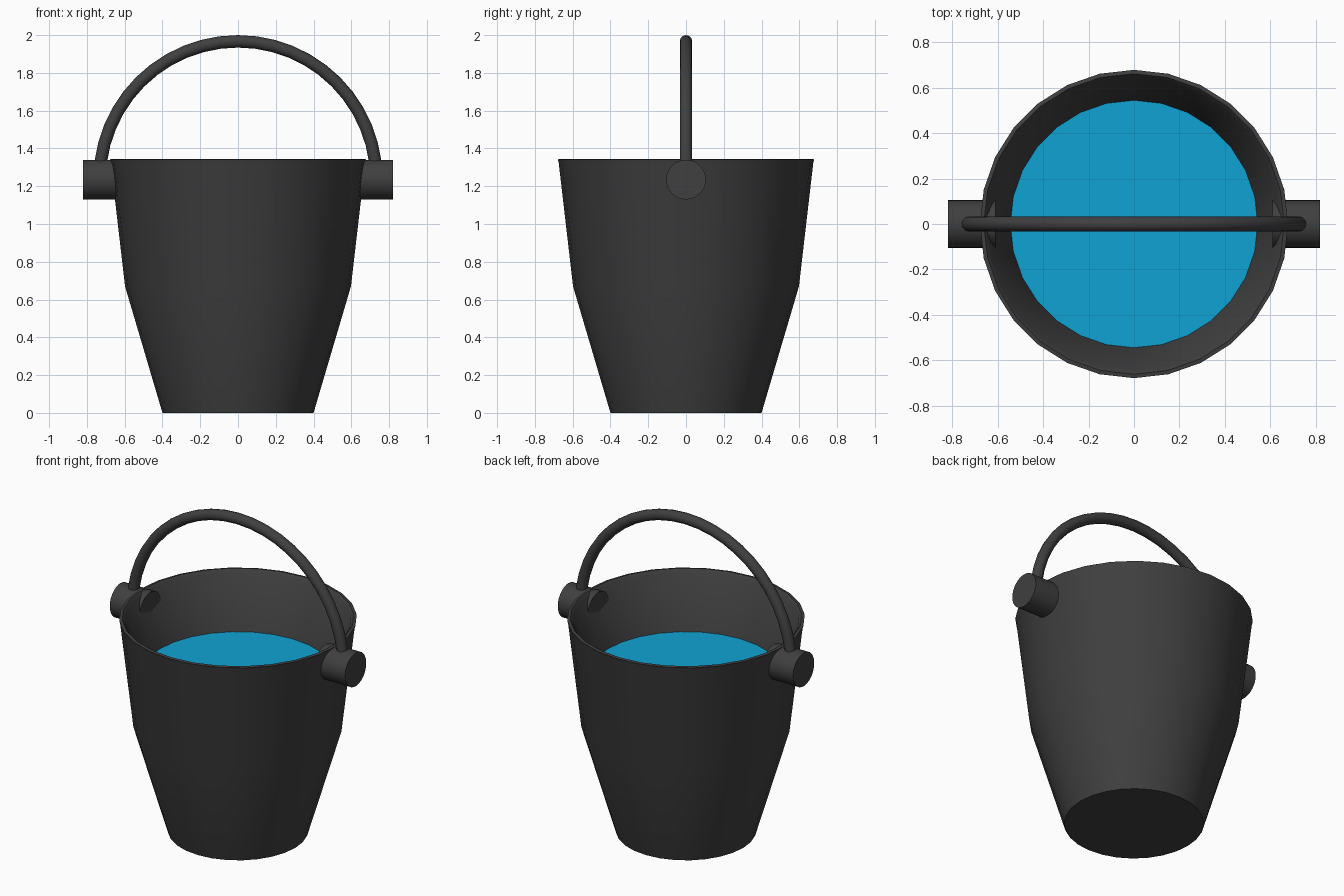
import bpy, bmesh, math
from mathutils import Matrix

if "Cube" in bpy.data.objects:
    bpy.data.objects.remove(bpy.data.objects["Cube"])

SIDES = 28


def material(name, color):
    m = bpy.data.materials.new(name)
    m.diffuse_color = color
    m.use_nodes = True
    m.node_tree.nodes["Principled BSDF"].inputs["Base Color"].default_value = m.diffuse_color
    return m


DARK = material("dark_iron", (0.05, 0.05, 0.05, 1))
BLUE = material("water_blue", (0.005, 0.36, 0.65, 1))


def finish(bm, name, mat, recalc=True):
    if recalc:
        bmesh.ops.recalc_face_normals(bm, faces=bm.faces)
    me = bpy.data.meshes.new(name)
    bm.to_mesh(me)
    bm.free()
    ob = bpy.data.objects.new(name, me)
    bpy.context.collection.objects.link(ob)
    me.materials.append(mat)
    bpy.ops.object.select_all(action='DESELECT')
    ob.select_set(True)
    bpy.context.view_layer.objects.active = ob
    bpy.ops.object.shade_smooth_by_angle(angle=math.radians(35))
    return ob


def ring(bm, r, z):
    return [bm.verts.new((r * math.sin(2 * math.pi * i / SIDES),
                          r * math.cos(2 * math.pi * i / SIDES), z))
            for i in range(SIDES)]


def loft(bm, rings, closed=False):
    pairs = list(zip(rings, rings[1:]))
    if closed:
        pairs.append((rings[-1], rings[0]))
    for a, b in pairs:
        n = len(a)
        for i in range(n):
            bm.faces.new((a[i], b[i], b[(i + 1) % n], a[(i + 1) % n]))


# Bucket: outer wall, rounded rim, and inner wall tapering down to the water
profile = [(0.4, 0), (0.598, 0.67), (0.674, 1.325), (0.679, 1.342),
           (0.662, 1.345), (0.645, 1.325), (0.545, 1.0)]
bm = bmesh.new()
rings = [ring(bm, r, z) for r, z in profile]
loft(bm, rings)
bm.faces.new(rings[0][::-1])
# temporary lid keeps the normals consistent
lid = bm.faces.new(rings[-1])
bmesh.ops.recalc_face_normals(bm, faces=bm.faces)
bmesh.ops.delete(bm, geom=[lid], context='FACES_ONLY')
finish(bm, "bucket", DARK, recalc=False)

# Water surface
bm = bmesh.new()
face = bm.faces.new(ring(bm, 0.545, 1.0))
face.normal_update()
if face.normal.z < 0:
    face.normal_flip()
finish(bm, "water", BLUE, recalc=False)

# Handle pegs through the bucket wall
for side, label in ((1, "right"), (-1, "left")):
    bm = bmesh.new()
    bmesh.ops.create_cone(
        bm, cap_ends=True, segments=32, radius1=0.105, radius2=0.105, depth=0.21,
        matrix=Matrix.Translation((side * 0.715, 0, 1.235))
        @ Matrix.Rotation(math.pi / 2, 4, 'Y'))
    finish(bm, label + "_peg", DARK)

# Handle: half-circle tube between the pegs
bm = bmesh.new()
hoops = []
for k in range(25):
    a = math.pi * k / 24
    hoop = []
    for j in range(12):
        t = 2 * math.pi * j / 12
        r = 0.733 + 0.033 * math.cos(t)
        hoop.append(bm.verts.new((r * math.cos(a), 0.033 * math.sin(t),
                                  1.234 + r * math.sin(a))))
    hoops.append(hoop)
loft(bm, hoops)
bm.faces.new(hoops[0])
bm.faces.new(hoops[-1][::-1])
finish(bm, "handle", DARK)
